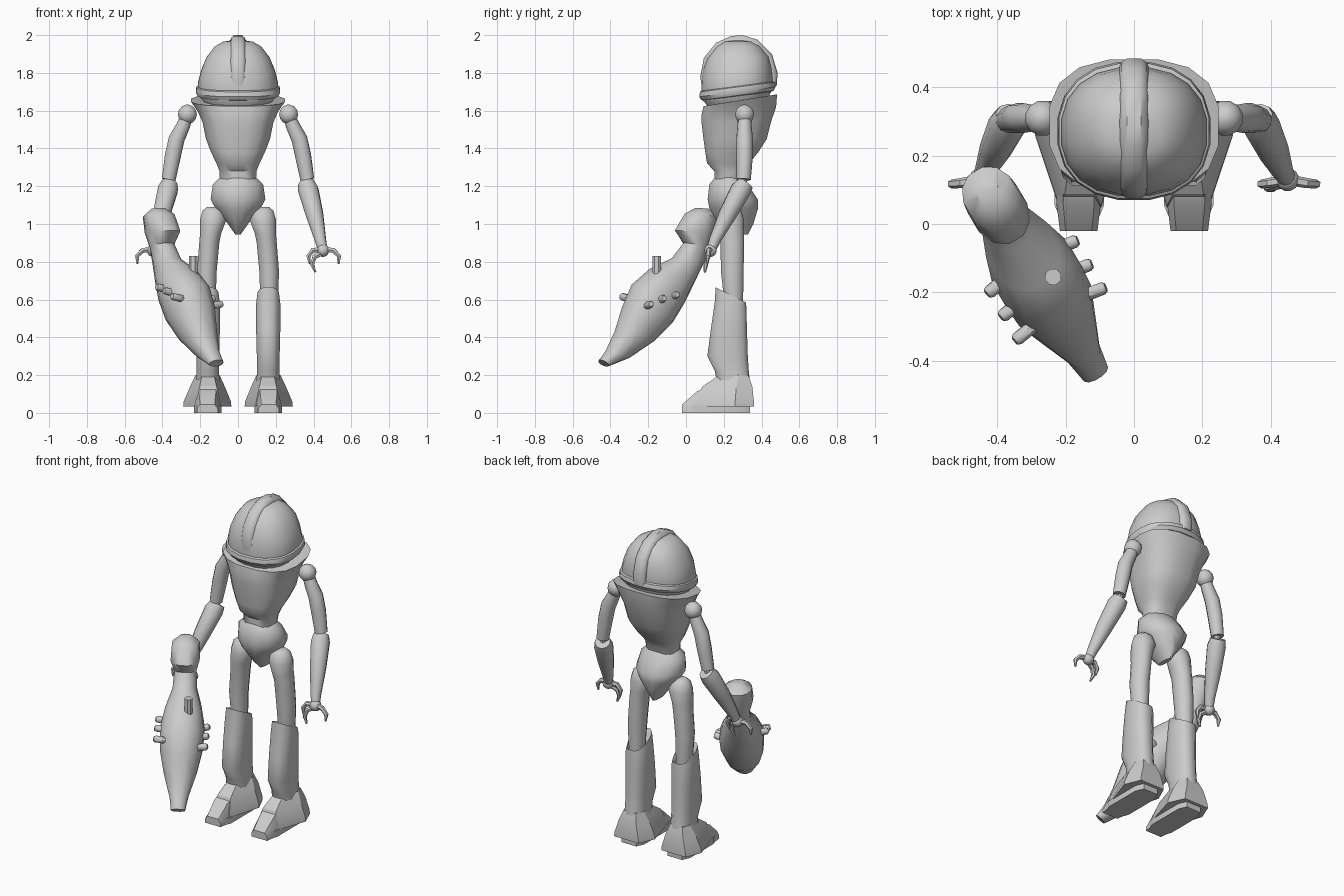
import bpy, bmesh, math
from mathutils import Vector as V

grey = bpy.data.materials.new("plain grey")
grey.diffuse_color = (0.6, 0.6, 0.6, 1)


def loft(name, rings, angle=40):
    """Skin a list of equal-length point rings and cap both ends."""
    bm = bmesh.new()
    rows = [[bm.verts.new(p) for p in r] for r in rings]
    n = len(rows[0])
    for a, b in zip(rows, rows[1:]):
        for i in range(n):
            j = (i + 1) % n
            bm.faces.new((a[i], a[j], b[j], b[i]))
    bm.faces.new(rows[0])
    bm.faces.new(rows[-1])
    bmesh.ops.recalc_face_normals(bm, faces=bm.faces)
    me = bpy.data.meshes.new(name)
    bm.to_mesh(me)
    bm.free()
    me.materials.append(grey)
    ob = bpy.data.objects.new(name, me)
    bpy.context.collection.objects.link(ob)
    bpy.ops.object.select_all(action='DESELECT')
    ob.select_set(True)
    bpy.context.view_layer.objects.active = ob
    bpy.ops.object.shade_smooth_by_angle(angle=math.radians(angle))
    return ob


def ring(c, a, b, n=12, p=2.0):
    """Superellipse ring round c with half axes a and b."""
    pts = []
    for i in range(n):
        t = 2 * math.pi * (i + 0.5) / n
        co, si = math.cos(t), math.sin(t)
        pts.append(V(c) + V(a) * math.copysign(abs(co) ** (2 / p), co)
                   + V(b) * math.copysign(abs(si) ** (2 / p), si))
    return pts


def level(z, x, rx, y0, y1, n=12, p=2.0, tilt=0.0):
    """Level ring from y0 to y1, optionally tilted up to the back."""
    r = (y1 - y0) / 2
    return ring((x, (y0 + y1) / 2, z), (rx, 0, 0), (0, r, r * tilt), n, p)


def tube(name, pts, n=10):
    """Round limb through (x, y, z, radius) points."""
    P = [V(q[:3]) for q in pts]
    rings = []
    for i, q in enumerate(pts):
        d = P[min(i + 1, len(P) - 1)] - P[max(i - 1, 0)]
        a = d.cross(V((0.05, 1, 0.03))).normalized()
        b = d.cross(a).normalized()
        rings.append(ring(P[i], a * q[3], b * q[3], n))
    return loft(name, rings)


def ball(name, c, r):
    x, y, z = c
    return loft(name, [level(z + r * math.cos(t), x, r * math.sin(t),
                             y - r * math.sin(t), y + r * math.sin(t), 12)
                       for t in (0.15, 0.6, 1.1, 1.57, 2.04, 2.54, 2.99)])


# helmet dome, brim and crest
loft("helmet", [level(z, 0, rx, y0, y1, 20, 2.3, t) for z, rx, y0, y1, t in (
    (1.62, .16, .13, .42, .1), (1.68, .205, .085, .455, .13), (1.74, .215, .08, .46, .12),
    (1.81, .198, .085, .455, .06), (1.88, .17, .11, .44, .03), (1.94, .125, .16, .395, 0),
    (1.965, .08, .2, .35, 0), (1.975, .02, .25, .3, 0))])
loft("brim", [level(z, 0, rx, y0, y1, 20, 2.3, .13) for z, rx, y0, y1 in (
    (1.675, .19, .11, .44), (1.68, .215, .08, .465), (1.70, .226, .068, .477),
    (1.725, .222, .072, .472), (1.735, .20, .09, .45))])
crest = [(.09, 1.69), (.075, 1.78), (.095, 1.88), (.16, 1.96), (.24, 1.995), (.30, 2.0),
         (.38, 1.975), (.455, 1.9), (.485, 1.8), (.48, 1.73), (.38, 1.72), (.2, 1.72)]
loft("crest", [[V((x, .28 + (y - .28) * k, 1.72 + (z - 1.72) * k)) for y, z in crest]
               for x, k in ((-.042, .9), (-.036, .95), (-.02, 1), (.02, 1), (.036, .95), (.042, .9))])

# torso and pelvis
loft("torso", [level(z, 0, rx, y0, y1, 16, 2.6, t) for z, rx, y0, y1, t in (
    (1.655, .20, .12, .45, .16), (1.655, .252, .09, .485, .16), (1.60, .215, .08, .48, .1),
    (1.54, .19, .08, .455, .04), (1.45, .172, .09, .43, 0), (1.38, .145, .10, .385, 0),
    (1.32, .115, .11, .335, 0), (1.28, .10, .15, .31, 0), (1.20, .095, .15, .29, 0))])
loft("pelvis", [level(z, 0, rx, y0, y1, 12) for z, rx, y0, y1 in (
    (1.245, .10, .15, .30), (1.21, .138, .12, .33), (1.13, .15, .11, .385),
    (1.08, .122, .12, .385), (1.0, .055, .17, .36), (.945, .015, .22, .33))])

# limbs, built for both sides
for s, side in ((1, "left"), (-1, "right")):
    m = lambda pts: [(s * q[0],) + tuple(q[1:]) for q in pts]
    ball(side + "_shoulder", (s * .268, .31, 1.58), .052)
    tube(side + "_upper_arm", m([(.275, .31, 1.56, .035), (.29, .31, 1.52, .038),
         (.325, .31, 1.45, .044), (.345, .31, 1.36, .044), (.367, .305, 1.235, .038)]))
    tube(side + "_elbow", m([(.36, .305, 1.25, .02), (.37, .30, 1.17, .02)]), 8)
    tube(side + "_forearm", m([(.362, .315, 1.215, .045), (.372, .29, 1.18, .056),
         (.405, .22, 1.05, .048), (.435, .155, .92, .032), (.447, .135, .87, .026)]))
    ball(side + "_hand", (s * .45, .13, .86), .034)
    for k, f in enumerate((
            [(.45, .13, .865, .016), (.505, .12, .86, .015), (.535, .117, .83, .013), (.532, .112, .79, .006)],
            [(.45, .13, .865, .016), (.395, .12, .86, .015), (.373, .117, .83, .013), (.38, .112, .79, .006)],
            [(.45, .125, .85, .016), (.405, .11, .825, .014), (.392, .105, .785, .012), (.41, .1, .745, .006)])):
        tube(f"{side}_finger_{k + 1}", m(f), 6)

    loft(side + "_thigh", [level(z, s * x, rx, y - ry, y + ry) for z, x, y, rx, ry in (
        (1.09, .135, .24, .03, .03), (1.07, .13, .24, .06, .055), (1.02, .132, .24, .072, .07),
        (.95, .145, .24, .058, .07), (.9, .152, .245, .055, .065), (.75, .165, .245, .054, .062),
        (.64, .165, .25, .05, .055), (.55, .165, .25, .045, .05))])
    loft(side + "_boot_shaft", [level(z, s * .16, rx, y0, y1, 12, 2.6, t) for z, rx, y0, y1, t in (
        (.58, .045, .20, .30, -.3), (.625, .058, .155, .32, -.5), (.57, .066, .15, .322, -.2),
        (.45, .066, .13, .325, 0), (.30, .062, .11, .33, 0), (.22, .06, .15, .335, 0),
        (.12, .07, .17, .345, 0))])

    # foot flaring to the sole, with a narrow toe in front
    plan = [(.22, .05), (.29, .26), (.25, .36), (.08, .36), (.035, .26), (.095, .05)]
    loft(side + "_foot", [[V((s * (.16 + (x - .16) * k), .30 + (y - .30) * j, z)) for x, y in plan]
                          for z, k, j in ((.035, 1, 1), (.06, .98, .99), (.14, .72, .85), (.2, .5, .5))], 30)
    loft(side + "_toe", [[V((s * (.162 + w), y, 0)), V((s * (.162 - w), y, 0)), V((s * (.162 - w), y, h * .5)),
                          V((s * (.162 - w * .7), y, h)), V((s * (.162 + w * .7), y, h)),
                          V((s * (.162 + w), y, h * .5))]
                         for y, w, h in ((-.02, .055, .045), (.06, .065, .115), (.14, .065, .15),
                                         (.2, .065, .15))], 30)
    loft(side + "_sole", [level(z, s * .16, .075, .0, .345, 8, 5) for z in (0, .04)], 30)

# bulbous gun: sections run from a top to a bottom point in a slanted upright plane
H, U = V((.51, -.86, 0)), V((.86, .51, 0))
O = V((-.42, .08, 0))


def at(h, u, z):
    return O + H * h + U * u + V((0, 0, z))


rings = []
for ts, tz, bs, bz, ru in (
        (.03, 1.085, -.04, 1.08, .035), (.09, 1.055, -.09, 1.035, .08), (.15, .965, -.07, .95, .085),
        (.10, .90, -.03, .87, .065), (.17, .82, .0, .78, .07), (.30, .765, .06, .68, .105),
        (.41, .68, .12, .58, .13), (.47, .56, .19, .48, .125), (.52, .43, .30, .38, .095),
        (.58, .33, .45, .29, .055), (.62, .28, .58, .245, .042)):
    t, b = at(ts, 0, tz), at(bs, 0, bz)
    rings.append(ring((t + b) / 2, (t - b) / 2, U * ru, 12, 2.2))
loft("gun_body", rings)

# gun pegs: one on top, three on each side
tube("gun_top_peg", [(-.237, -.155, z, .025) for z in (.70, .83)], 8)
for k, (h, z) in enumerate(((.23, .65), (.31, .63), (.39, .60))):
    for u, dz in ((1, -.035), (-1, .005)):
        a, b = at(h, u * .09, z + dz), at(h + .01, u * .155, z + dz + .012)
        tube(f"gun_side_peg_{k + 1}", [(*a, .02), (*a.lerp(b, .85), .02), (*b, .014)], 8)
